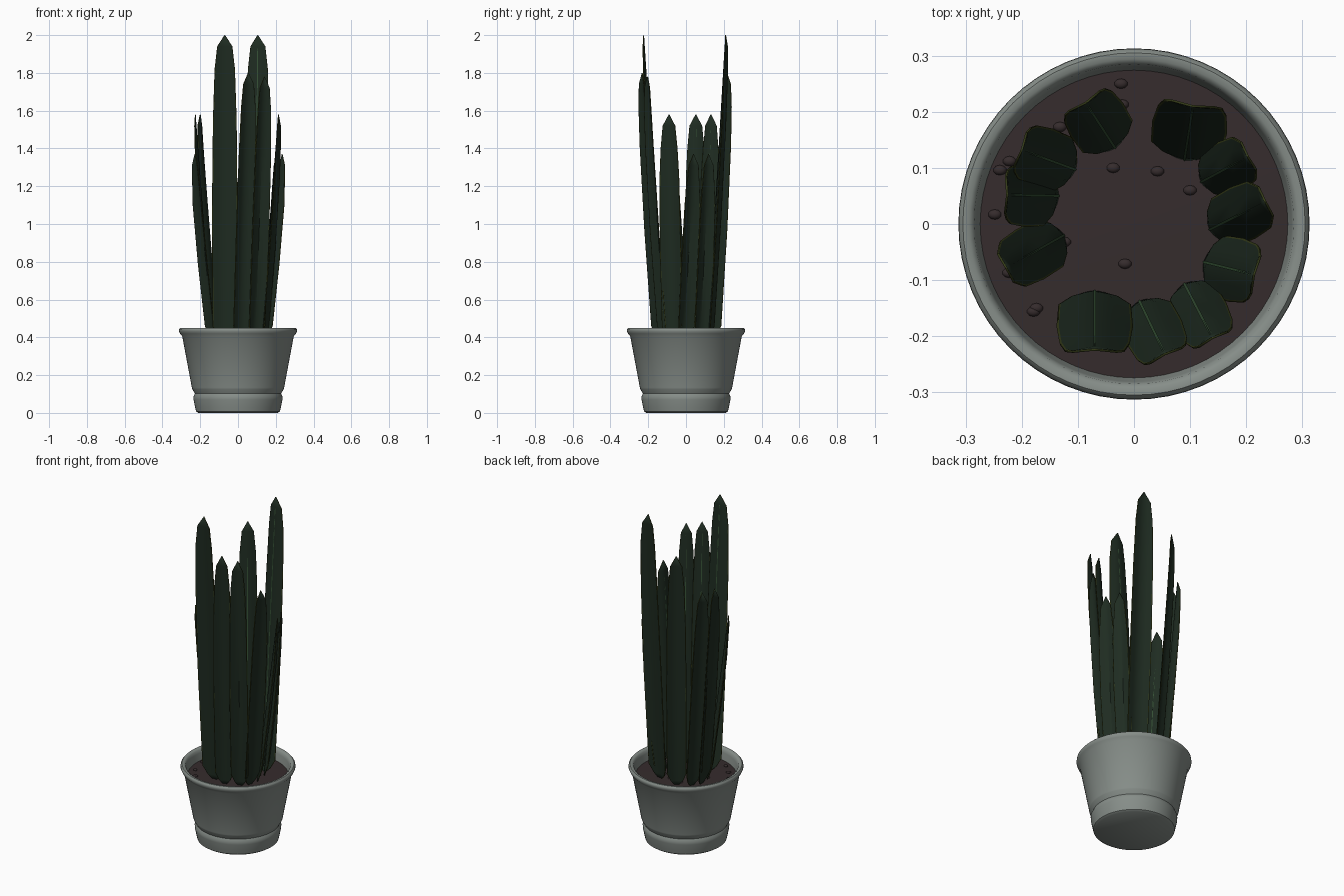
import bpy, bmesh, math
from mathutils import Vector

if "Cube" in bpy.data.objects:
    bpy.data.objects.remove(bpy.data.objects["Cube"])


def material(name, rgb):
    m = bpy.data.materials.new(name)
    m.diffuse_color = (*rgb, 1)
    m.use_nodes = True
    m.node_tree.nodes["Principled BSDF"].inputs["Base Color"].default_value = m.diffuse_color
    return m


POT = material("grey_ceramic", (0.24, 0.27, 0.25))
SOIL = material("brown_soil", (0.036, 0.025, 0.026))
LEAF = material("dark_green", (0.0135, 0.025, 0.0155))
MARGIN = material("olive_margin", (0.038, 0.048, 0.010))
RIB = material("light_green_rib", (0.035, 0.080, 0.035))


def finish(name, bm, mats, angle=40):
    bmesh.ops.recalc_face_normals(bm, faces=bm.faces)
    me = bpy.data.meshes.new(name)
    bm.to_mesh(me)
    bm.free()
    ob = bpy.data.objects.new(name, me)
    bpy.context.collection.objects.link(ob)
    for m in mats:
        me.materials.append(m)
    bpy.ops.object.select_all(action='DESELECT')
    ob.select_set(True)
    bpy.context.view_layer.objects.active = ob
    bpy.ops.object.shade_smooth_by_angle(angle=math.radians(angle))
    return ob


def lathe(name, profile, mat, steps=64):
    bm = bmesh.new()
    vs = [bm.verts.new((r, 0, z)) for r, z in profile]
    es = [bm.edges.new(p) for p in zip(vs, vs[1:])]
    bmesh.ops.spin(bm, geom=vs + es, axis=(0, 0, 1), cent=(0, 0, 0),
                   angle=math.tau, steps=steps, use_duplicate=False)
    bmesh.ops.remove_doubles(bm, verts=bm.verts, dist=1e-5)
    return finish(name, bm, [mat])


# Pot: foot, undercut groove, flared wall and rolled rim
lathe("pot", [(0, 0), (0.21, 0), (0.222, 0.008), (0.227, 0.03),
              (0.235, 0.07), (0.236, 0.085), (0.231, 0.096), (0.2285, 0.102),
              (0.2295, 0.104), (0.2425, 0.127), (0.2435, 0.130), (0.2445, 0.135),
              (0.295, 0.405), (0.307, 0.42), (0.313, 0.433),
              (0.312, 0.443), (0.305, 0.450), (0.294, 0.450), (0.285, 0.443),
              (0.281, 0.425), (0.272, 0.37)], POT)
lathe("soil", [(0, 0.386), (0.15, 0.386), (0.2745, 0.383)], SOIL)

# Pebbles scattered on the soil
bm = bmesh.new()
for x, y in [(-.023, .25), (-.021, .213), (-.132, .173), (-.222, .112), (-.239, .096),
             (-.248, .017), (-.124, -.032), (-.016, -.071), (-.174, -.15),
             (-.179, -.156), (-.117, -.212), (-.223, -.087), (-.037, .1),
             (.042, .094), (.1, .06)]:
    new = bmesh.ops.create_uvsphere(bm, u_segments=10, v_segments=6, radius=0.012)["verts"]
    bmesh.ops.scale(bm, verts=new, vec=(1, 0.75, 0.6))
    bmesh.ops.translate(bm, verts=new, vec=(x, y, 0.386))
finish("pebbles", bm, [SOIL])


def leaf_rows(h):
    # height, width fraction, outward fraction (straight lean)
    rows = [(0.376, 0.06), (0.41, 0.60), (0.46, 0.95), (0.40 + 0.4 * (h - 0.4), 1.0),
            (0.40 + 0.72 * (h - 0.4), 0.92), (h - 0.18, 0.79), (h - 0.06, 0.59), (h, 0.02)]
    return [(z, w, (z - 0.376) / (h - 0.376)) for z, w in rows]


def blade(name, base, tip, h, width, cols, mat, inset=0.0, fixed=False):
    a, b = Vector((*base, 0)), Vector((*tip, 0))
    out = (b - a).normalized()
    side = Vector((-out.y, out.x, 0))
    bm = bmesh.new()
    grid = []
    for z, wf, rf in leaf_rows(h):
        half = width / 2 * (min(wf * 5, 1) if fixed else wf)
        row = []
        for c in cols:
            # Keeled cross-section: midrib toward the centre, margins folded outward
            depth = 0 if fixed else 0.022 * wf ** 2 * abs(c) ** 1.2
            p = a.lerp(b, rf) + side * c * half + out * (depth - inset)
            row.append(bm.verts.new((p.x, p.y, z)))
        grid.append(row)
    last = len(cols) - 2
    for r0, r1 in zip(grid, grid[1:]):
        for i in range(last + 1):
            f = bm.faces.new((r0[i], r0[i + 1], r1[i + 1], r1[i]))
            # Outermost columns are the olive margins
            f.material_index = int(not fixed and i in (0, last))
    return finish(name, bm, [mat, MARGIN])


# Leaves: base xy, tip xy, height, width
LEAVES = [
    ((-.07, -.12), (-.07, -.224), 2.0, .135), ((.09, .115), (.105, .210), 2.0, .134),
    ((-.034, .136), (-.086, .216), 1.8, .110), ((.01, -.138), (.055, -.232), 1.8, .105),
    ((.09, -.107), (.14, -.203), 1.78, .100), ((.125, -.068), (.214, -.09), 1.58, .115),
    ((-.135, .05), (-.226, .052), 1.58, .112), ((-.105, .097), (-.200, .132), 1.58, .108),
    ((.135, -.01), (.234, .04), 1.37, .100), ((.12, .075), (.203, .12), 1.37, .095),
    ((-.125, -.02), (-.228, -.078), 1.37, .100)]
for n, (base, tip, h, w) in enumerate(LEAVES, 1):
    leaf = blade(f"leaf_{n}", base, tip, h, w, (-1, -.94, -.5, 0, .5, .94, 1), LEAF)
    s = leaf.modifiers.new("thickness", 'SOLIDIFY')
    s.thickness = 0.004
    s.offset = 0
    s.material_offset_rim = 1
    # Pale midrib on the inner face
    blade(f"leaf_rib_{n}", base, tip, h - 0.02, 0.005, (-1, 1), RIB, 0.003, True)
